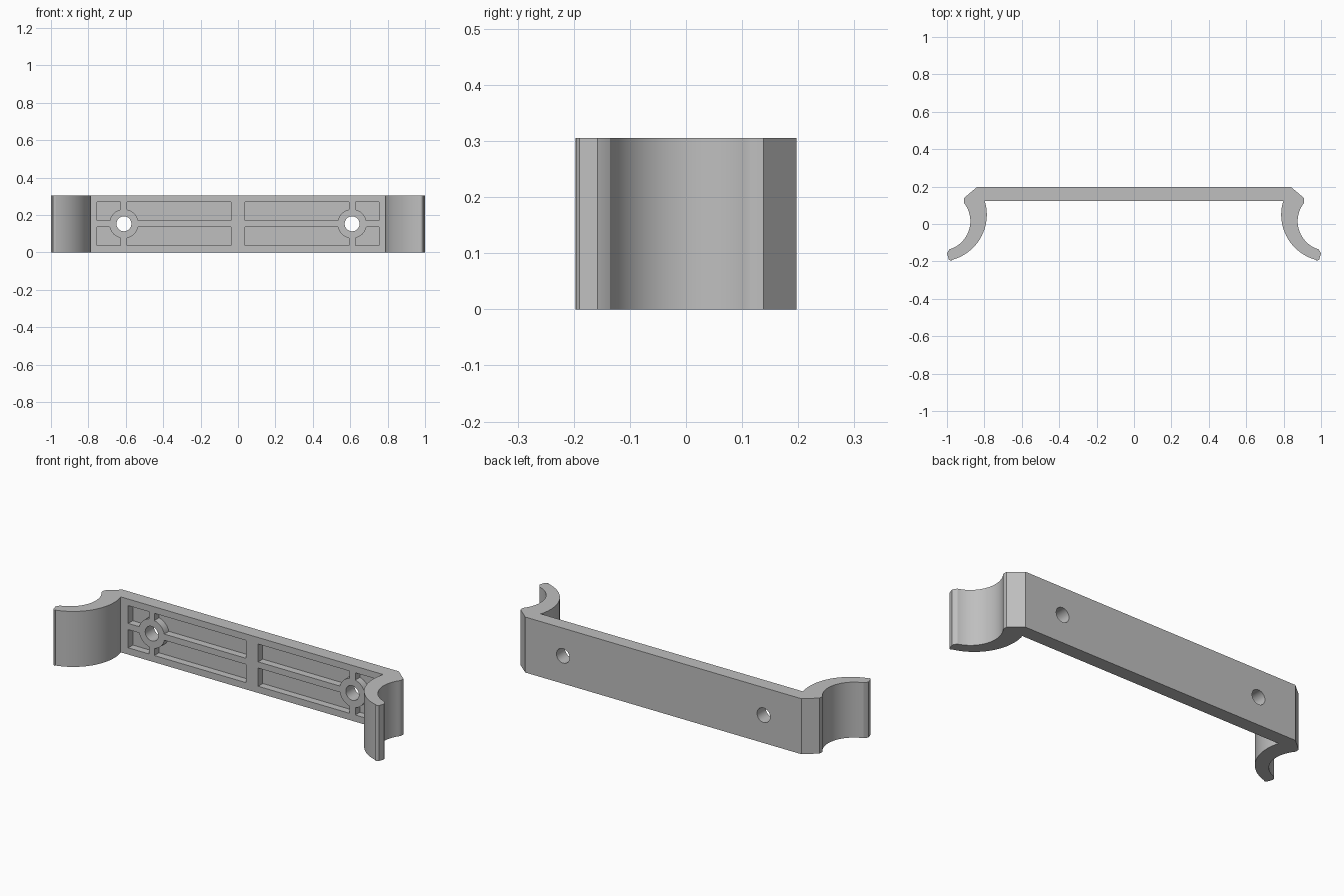
import bpy, bmesh, math
from mathutils import Vector

if "Cube" in bpy.data.objects:
    bpy.data.objects.remove(bpy.data.objects["Cube"])

HEIGHT = 0.305
HOLE_X, HOLE_Z = 0.61, 0.153


def arc(cx, cy, r, a0, a1, n):
    """Points along an arc, angles in degrees."""
    return [(cx + r * math.cos(math.radians(a0 + (a1 - a0) * i / n)),
             cy + r * math.sin(math.radians(a0 + (a1 - a0) * i / n))) for i in range(n + 1)]


def prism(bm, points, direction):
    """Extrude a closed outline of 3D points into a solid."""
    face = bm.faces.new([bm.verts.new(p) for p in points])
    ext = bmesh.ops.extrude_face_region(bm, geom=[face])
    moved = [v for v in ext["geom"] if isinstance(v, bmesh.types.BMVert)]
    bmesh.ops.translate(bm, verts=moved, vec=Vector(direction))


def make_object(name, bm):
    bmesh.ops.recalc_face_normals(bm, faces=bm.faces[:])
    mesh = bpy.data.meshes.new(name)
    bm.to_mesh(mesh)
    bm.free()
    obj = bpy.data.objects.new(name, mesh)
    bpy.context.collection.objects.link(obj)
    return obj


grey = bpy.data.materials.new("light grey")
grey.diffuse_color = (0.52, 0.52, 0.52, 1)
grey.use_nodes = True
grey.node_tree.nodes["Principled BSDF"].inputs["Base Color"].default_value = grey.diffuse_color

# Clip outline, right half: back edge, chamfer, inner curve, tip, outer curve
half = [(0.84, 0.197), (0.91, 0.138), (0.91, 0.118)]
half += arc(1.032, 0.015, 0.157, 142, 253, 24)
half += [(0.995, -0.147), (1.0, -0.158), (0.99, -0.190), (0.982, -0.196), (0.975, -0.197)]
half += arc(1.037, 0.05, 0.25, 256, 164, 24)
half += [(0.80, 0.122)]
outline = half + [(-x, y) for x, y in reversed(half)]

bm = bmesh.new()
prism(bm, [(x, y, 0) for x, y in outline], (0, 0, HEIGHT))
bracket = make_object("clip_bracket", bm)
bracket.data.materials.append(grey)

# Cutter: four pockets around each screw boss, plus the through holes
FRONT, DEPTH, BOSS = 0.122, 0.04, 0.078
bm = bmesh.new()


def pocket(side, x_far, x_near, z_far, z_near):
    """Rectangle whose corner nearest the boss is bitten off by the boss circle."""
    dx, dz = x_near - HOLE_X, z_near - HOLE_Z
    a = math.atan2(dz, math.copysign(math.sqrt(BOSS**2 - dz**2), dx))
    b = math.atan2(math.copysign(math.sqrt(BOSS**2 - dx**2), dz), dx)
    pts = [(x_near, z_far), (x_far, z_far), (x_far, z_near)]
    pts += arc(HOLE_X, HOLE_Z, BOSS, math.degrees(a), math.degrees(b), 10)
    prism(bm, [(side * x, FRONT - 0.02, z) for x, z in pts], (0, DEPTH + 0.02, 0))


for side in (-1, 1):
    for z_far, z_near in ((0.037, 0.137), (0.269, 0.171)):
        pocket(side, 0.037, 0.594, z_far, z_near)
        pocket(side, 0.753, 0.628, z_far, z_near)
    ring = arc(side * HOLE_X, HOLE_Z, 0.04, 0, 360, 32)[:-1]
    prism(bm, [(x, FRONT - 0.02, z) for x, z in ring], (0, 0.15, 0))
cutter = make_object("pocket_cutter", bm)
cutter.data.materials.append(grey)
cutter.hide_render = True

# Apply the cut
mod = bracket.modifiers.new("pockets", 'BOOLEAN')
mod.operation = 'DIFFERENCE'
mod.solver = 'EXACT'
mod.object = cutter
bpy.context.view_layer.objects.active = bracket
bracket.select_set(True)
bpy.ops.object.modifier_apply(modifier=mod.name)
bpy.data.objects.remove(cutter)

# Smooth the curved walls, keep the edges crisp
bpy.ops.object.shade_smooth_by_angle(angle=math.radians(25))
